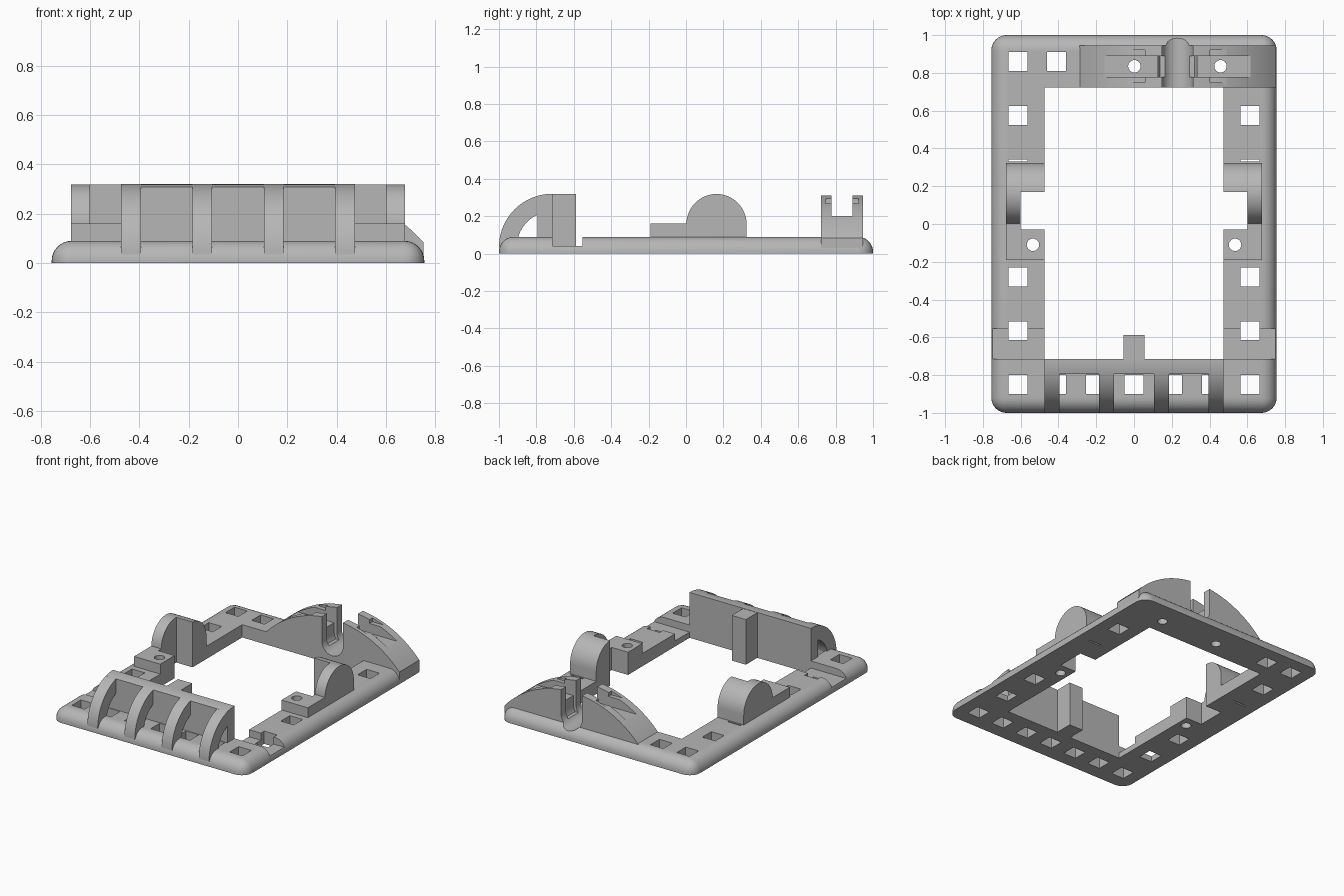
import bpy
import bmesh
from math import pi, sin, cos, acos, asin
from mathutils import Vector

if "Cube" in bpy.data.objects:
    bpy.data.objects.remove(bpy.data.objects["Cube"], do_unlink=True)

grey = bpy.data.materials.new("plain grey")
grey.use_nodes = True
grey.diffuse_color = (0.47, 0.47, 0.47, 1)
grey.node_tree.nodes["Principled BSDF"].inputs["Base Color"].default_value = grey.diffuse_color


def make(name, bm):
    bmesh.ops.recalc_face_normals(bm, faces=bm.faces)
    mesh = bpy.data.meshes.new(name)
    bm.to_mesh(mesh)
    bm.free()
    mesh.materials.append(grey)
    obj = bpy.data.objects.new(name, mesh)
    bpy.context.collection.objects.link(obj)
    return obj


def prism(name, profile, axis, start, end):
    """Extrude a 2D profile along x, y or z."""
    place = {"x": lambda p, t: (t, p[0], p[1]),
             "y": lambda p, t: (p[0], t, p[1]),
             "z": lambda p, t: (p[0], p[1], t)}[axis]
    bm = bmesh.new()
    face = bm.faces.new([bm.verts.new(place(p, start)) for p in profile])
    out = bmesh.ops.extrude_face_region(bm, geom=[face])
    shift = Vector(place((0, 0), end - start))
    bmesh.ops.translate(bm, vec=shift,
                        verts=[v for v in out["geom"] if isinstance(v, bmesh.types.BMVert)])
    return make(name, bm)


def box(name, x0, x1, y0, y1, z0, z1):
    x0, x1 = sorted((x0, x1))
    return prism(name, [(x0, y0), (x1, y0), (x1, y1), (x0, y1)], "z", z0, z1)


def arc(cx, cy, r, a0, a1, n=24):
    return [(cx + r * cos(a0 + (a1 - a0) * i / n), cy + r * sin(a0 + (a1 - a0) * i / n))
            for i in range(n + 1)]


def square_hole(x, y):
    return box("cutter", x - 0.05, x + 0.05, y - 0.05, y + 0.05, -0.1, 0.2)


def round_hole(x, y):
    return prism("cutter", arc(x, y, 0.033, 0, 2 * pi)[:-1], "z", -0.1, 0.6)


def u_slot(r, y0, y1):
    return prism("cutter", arc(MID, 0.14, r, pi, 2 * pi) + [(MID + r, 0.5), (MID - r, 0.5)],
                 "y", y0, y1)


def cut(obj, cutters):
    """Subtract the cutters, bake the result and discard them."""
    for c in cutters:
        c.hide_render = True
        mod = obj.modifiers.new("cut", "BOOLEAN")
        mod.object, mod.operation, mod.solver = c, "DIFFERENCE", "EXACT"
    graph = bpy.context.evaluated_depsgraph_get()
    mesh = bpy.data.meshes.new_from_object(obj.evaluated_get(graph))
    obj.modifiers.clear()
    obj.data = mesh
    for c in cutters:
        bpy.data.objects.remove(c, do_unlink=True)


W, TOP, WIN, MID = 0.755, 0.09, 0.473, 0.23
FRONT, BACK = -0.715, 0.722
COL, ROW = 0.615, -0.85
PITCH_X, PITCH_Y = 0.205, 0.285
parts = []

# Base frame with rounded upper rim
bm = bmesh.new()
bmesh.ops.create_cube(bm, size=1)
for v in bm.verts:
    v.co = (v.co.x * 2 * W, v.co.y * 2, (v.co.z + 0.5) * TOP)
rim = [e for e in bm.edges if max(v.co.z for v in e.verts) > 0.01]
bmesh.ops.bevel(bm, geom=rim, offset=0.08, segments=8, profile=0.5, affect="EDGES")
base = make("base_frame", bm)
parts.append(base)

cutters = [box("cutter", -WIN, WIN, FRONT, BACK, -0.1, 0.3)]
# Front row of square holes, side columns, rear pair
cutters += [square_hole(i * PITCH_X, ROW) for i in range(-3, 4)]
for s in (-1, 1):
    cutters += [square_hole(s * COL, ROW + i * PITCH_Y) for i in (1, 2, 5)]
    cutters.append(box("cutter", s * 0.565, s * 0.665, 0.33, 0.342, -0.1, 0.2))
    cutters.append(box("cutter", s * 0.4, s * 0.6, -0.03, 0.17, -0.1, 0.3))
    cutters.append(box("cutter", s * 0.4, s * 0.9, FRONT, -0.553, 0.04, 0.3))
    cutters.append(round_hole(s * 0.535, -0.11))
cutters += [square_hole(-COL, 0.86), square_hole(-2 * PITCH_X, 0.86)]
cutters += [round_hole(MID + s * 0.228, 0.835) for s in (-1, 1)]
cutters.append(u_slot(0.082, 0.6, 1.1))
cut(base, cutters)

# Side brackets: round hump plus low drilled block
for s, side in ((1, "left"), (-1, "right")):
    x0, x1 = sorted((s * WIN, s * 0.677))
    hump = prism(side + "_hump", [(0.002, 0.03)] + arc(0.163, 0.158, 0.161, pi, 0)
                 + [(0.324, 0.03)], "x", x0, x1)
    block = box(side + "_block", x0, x1, -0.19, 0.002, 0.03, 0.16)
    cut(hump, [box("cutter", s * 0.4, s * 0.6, -0.03, 0.17, -0.1, 0.6)])
    cut(block, [box("cutter", s * 0.4, s * 0.6, -0.03, 0.17, -0.1, 0.6),
                round_hole(s * 0.535, -0.11)])
    parts += [hump, block]

# Front guard: wall with curved top, arched ribs, locating tab
R_OUT, R_IN, CZ, WALL = 0.285, 0.19, 0.035, -0.795
lean = acos((WALL - FRONT) / R_OUT)
wall = prism("guard_wall", arc(FRONT, CZ, R_OUT, pi / 2, lean, 8)
             + [(WALL, 0.07), (FRONT, 0.07)], "x", -WIN, WIN)
parts.append(wall)
for i, x in enumerate((-0.434, -0.145, 0.145, 0.434)):
    profile = arc(FRONT, CZ, R_OUT, pi, pi / 2) + arc(FRONT, CZ, R_IN, pi / 2, pi)
    parts.append(prism("guard_rib_%d" % (i + 1), profile, "x", x - 0.04, x + 0.04))
parts.append(box("guard_tab", -0.055, 0.055, FRONT - 0.01, -0.588, 0, 0.318))

# Rear cradle: circular segment with channel, slot and recesses
R, HALF = 0.70, 0.522
a = asin(HALF / R)
cradle = prism("rear_cradle", arc(MID, 0.317 - R, R, pi / 2 + a, pi / 2 - a, 48)
               + [(W - 0.003, 0.025), (MID - HALF, 0.025)], "y", BACK, 0.945)
cutters = [box("cutter", -0.4, 1.0, 0.778, 0.89, 0.2, 0.6),
           u_slot(0.082, 0.6, 1.1), u_slot(0.104, 0.778, 0.89)]
for s in (-1, 1):
    cutters.append(round_hole(MID + s * 0.228, 0.835))
    cutters.append(box("cutter", MID + s * 0.172, MID + s * 0.29, 0.748, 0.922, 0.268, 0.6))
cut(cradle, cutters)
parts.append(cradle)

# Smooth curved faces while keeping crisp edges
bpy.ops.object.select_all(action="DESELECT")
for obj in parts:
    obj.select_set(True)
bpy.context.view_layer.objects.active = base
bpy.ops.object.shade_smooth_by_angle(angle=pi / 6)
